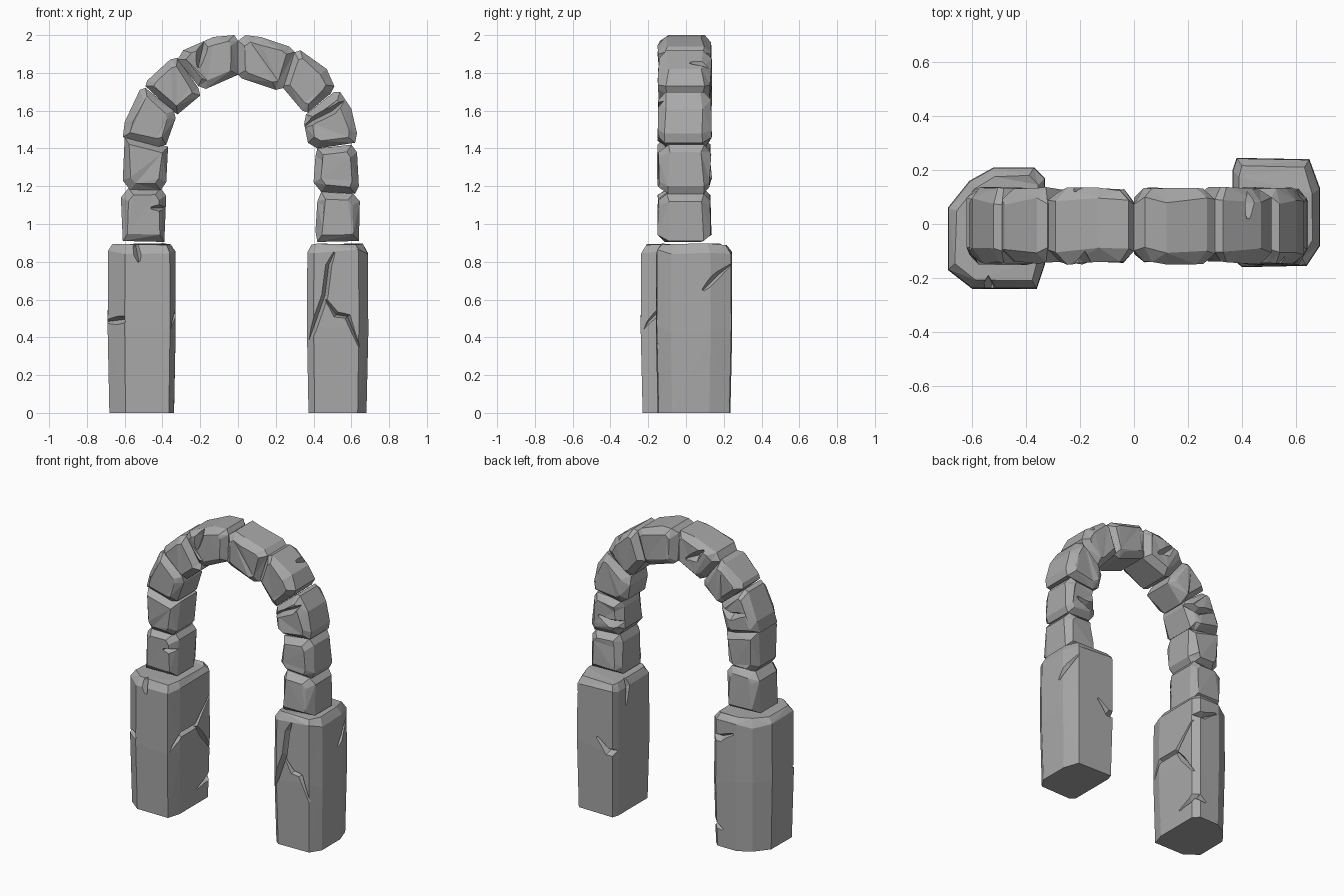
import bpy, bmesh, random
from mathutils import Vector

random.seed(4)
if "Cube" in bpy.data.objects:
    bpy.data.objects.remove(bpy.data.objects["Cube"])

stone = bpy.data.materials.new("grey_stone")
stone.use_nodes = True
GREY = (0.4, 0.4, 0.4, 1)
stone.diffuse_color = GREY
stone.node_tree.nodes["Principled BSDF"].inputs["Base Color"].default_value = GREY


def make_object(name, bm):
    bmesh.ops.recalc_face_normals(bm, faces=bm.faces[:])
    mesh = bpy.data.meshes.new(name)
    bm.to_mesh(mesh)
    bm.free()
    mesh.materials.append(stone)
    obj = bpy.data.objects.new(name, mesh)
    bpy.context.collection.objects.link(obj)
    return obj


def loft(name, rings):
    """Join equal rings of points, close both ends and split into facets."""
    bm = bmesh.new()
    loops = [[bm.verts.new(p) for p in ring] for ring in rings]
    n = len(loops[0])
    for a, b in zip(loops, loops[1:]):
        for i in range(n):
            j = (i + 1) % n
            bm.faces.new((a[i], a[j], b[j], b[i]))
    bm.faces.new(loops[0])
    bm.faces.new(loops[-1])
    bmesh.ops.triangulate(bm, faces=bm.faces[:], quad_method='SHORT_EDGE')
    return make_object(name, bm)


def inset(points, amount):
    """Pull each point towards the middle by a fixed distance."""
    mid = sum((Vector(p) for p in points), Vector((0, 0))) / len(points)
    return [Vector(p) + (mid - Vector(p)).normalized() * amount for p in points]


def wobble(size):
    return random.uniform(-size, size)


def arch_stone(name, outline):
    """Front outline in x and z, with chamfered front and back."""
    rings = []
    for y, amount, rough in ((-0.145, 0.045, 0.008), (-0.10, 0, 0.015),
                             (0.085, 0, 0.015), (0.13, 0.045, 0.008)):
        rings.append([(p.x, y + wobble(rough), p.y) for p in inset(outline, amount)])
    return loft(name, rings)


def pillar(name, footprint):
    rings = []
    for z, amount, rough in ((0, 0.012, 0), (0.45, 0, 0.03),
                             (0.85, 0.003, 0.015), (0.893, 0.035, 0.006)):
        rings.append([(p.x, p.y, z + wobble(rough)) for p in inset(footprint, amount)])
    return loft(name, rings)


def crack(target, path, normal, width=0.035, depth=0.035, open_end=False):
    """Carve a tapering V groove along a path lying on the surface."""
    normal = Vector(normal)
    path = [Vector(p) for p in path]
    rings = []
    for i, p in enumerate(path):
        along = path[min(i + 1, len(path) - 1)] - path[max(i - 1, 0)]
        side = along.cross(normal).normalized()
        end = i == len(path) - 1 or (i == 0 and not open_end)
        w = width * (0.12 if end else 0.5)
        d = depth * (0.4 if end else 1)
        # Keep the groove width at the surface while its rim stands outside
        rim = 0.04
        w *= (d + rim) / d
        rings.append([p + side * w + normal * rim, p - side * w + normal * rim,
                      p - normal * d])
    cutter = loft("crack_cutter", rings)
    cutter.hide_render = True
    mod = target.modifiers.new("crack", 'BOOLEAN')
    mod.operation, mod.solver, mod.object = 'DIFFERENCE', 'EXACT', cutter
    bpy.context.view_layer.update()
    result = bpy.data.meshes.new_from_object(
        target.evaluated_get(bpy.context.evaluated_depsgraph_get()))
    target.modifiers.clear()
    if len(result.polygons) > 10:
        target.data = result
    bpy.data.objects.remove(cutter)


# Pillars
right_pillar = pillar("right_pillar", [
    (-.69, -.17), (-.60, -.24), (-.36, -.24), (-.33, -.15), (-.33, .17),
    (-.37, .21), (-.52, .21), (-.61, .16), (-.69, .06)])
left_pillar = pillar("left_pillar", [
    (.365, -.13), (.40, -.16), (.64, -.155), (.69, -.08), (.69, .13),
    (.65, .24), (.38, .245), (.365, .20)])

# Arch stones, from the foot to the crown on each side
right_stones = [
    [(-.61, .91), (-.39, .905), (-.38, 1.15), (-.41, 1.19), (-.58, 1.19), (-.62, 1.14)],
    [(-.61, 1.23), (-.57, 1.18), (-.41, 1.18), (-.38, 1.22), (-.37, 1.41), (-.60, 1.46)],
    [(-.61, 1.46), (-.60, 1.54), (-.52, 1.71), (-.49, 1.72), (-.34, 1.6), (-.33, 1.56),
     (-.38, 1.42), (-.42, 1.41)],
    [(-.49, 1.73), (-.48, 1.76), (-.36, 1.87), (-.32, 1.88), (-.21, 1.72), (-.2, 1.68),
     (-.32, 1.58), (-.35, 1.6)],
    [(-.32, 1.87), (-.29, 1.92), (-.13, 1.99), (-.02, 2), (0, 1.97), (0, 1.79),
     (-.17, 1.715), (-.21, 1.73)]]
left_stones = [
    [(.44, 1.17), (.61, 1.16), (.645, 1.12), (.64, .91), (.42, .905), (.41, .96), (.42, 1.12)],
    [(.42, 1.4), (.6, 1.42), (.63, 1.38), (.64, 1.2), (.62, 1.16), (.44, 1.17),
     (.4, 1.22), (.41, 1.36)],
    [(.51, 1.7), (.54, 1.7), (.6, 1.61), (.63, 1.48), (.62, 1.43), (.42, 1.4),
     (.37, 1.43), (.35, 1.53), (.36, 1.58)],
    [(.3, 1.91), (.33, 1.92), (.47, 1.82), (.51, 1.73), (.49, 1.69), (.37, 1.59),
     (.34, 1.6), (.23, 1.73)],
    [(0, 1.97), (.04, 2), (.12, 1.99), (.27, 1.94), (.3, 1.91), (.24, 1.72),
     (.2, 1.71), (.02, 1.77), (0, 1.79)]]
names = ("foot", "lower", "middle", "upper", "crown")
right = {n: arch_stone("right_" + n + "_stone", o) for n, o in zip(names, right_stones)}
left = {n: arch_stone("left_" + n + "_stone", o) for n, o in zip(names, left_stones)}

FRONT, BACK, OUT, IN = (0, -1, 0), (0, 1, 0), (1, 0, 0), (-1, 0, 0)


def on_y(y, *points):
    return [(x, y, z) for x, z in points]


def on_x(x, *points):
    return [(x, y, z) for y, z in points]


# Cracks in the left pillar
crack(left_pillar, on_y(-.158, (.51, .85), (.48, .78), (.46, .62), (.40, .45), (.36, .34)), FRONT)
crack(left_pillar, on_y(-.158, (.455, .61), (.52, .52), (.58, .51), (.66, .31)), FRONT)
crack(left_pillar, on_x(.68, (.27, .81), (.17, .73), (.09, .65)), OUT, .04, .04, True)
crack(left_pillar, on_y(.243, (.34, .45), (.42, .44), (.50, .52)), BACK, .05, .04, True)
crack(left_pillar, on_x(.365, (.10, .92), (.10, .84), (.12, .72)), IN, .04, .04, True)

# Cracks in the right pillar
crack(right_pillar, on_y(-.24, (-.54, .93), (-.54, .88), (-.525, .80)), FRONT, .06, .05, True)
crack(right_pillar, on_y(-.20, (-.72, .485), (-.68, .485), (-.60, .495)), FRONT, .05, .05, True)
crack(right_pillar, on_x(-.33, (.19, .71), (.02, .54), (-.14, .54), (-.20, .48), (-.25, .40)), OUT)
crack(right_pillar, on_x(-.33, (.02, .54), (.08, .46), (.19, .32)), OUT)
crack(right_pillar, on_x(-.33, (.22, .18), (.15, .13), (.04, .10)), OUT, .05, .04, True)
crack(right_pillar, on_y(.21, (-.32, .74), (-.40, .74), (-.50, .79)), BACK, .05, .04, True)
crack(right_pillar, on_y(.21, (-.32, .14), (-.37, .14), (-.42, .12)), BACK, .05, .04, True)

# Cracks in the arch
crack(left["middle"], on_y(-.14, (.33, 1.50), (.40, 1.55), (.50, 1.60), (.56, 1.65)), FRONT, .04, .06, True)
crack(left["lower"], on_y(.125, (.38, 1.27), (.48, 1.25), (.57, 1.28)), BACK, .05, .05, True)
crack(right["foot"], on_y(-.14, (-.36, 1.09), (-.40, 1.085), (-.46, 1.085)), FRONT, .035, .05, True)
crack(right["middle"], on_y(.125, (-.33, 1.57), (-.42, 1.54), (-.54, 1.58)), BACK, .05, .05, True)
crack(right["crown"], on_y(-.14, (-.18, 1.97), (-.19, 1.92), (-.21, 1.83)), FRONT, .05, .04, True)
crack(right["crown"], on_y(.125, (-.22, 1.93), (-.16, 1.87), (-.09, 1.84)), BACK, .05, .04)
crack(left["upper"], [(.42, .02, 1.85), (.43, .08, 1.85), (.44, .16, 1.84)], (.55, 0, .83), .04, .04)
